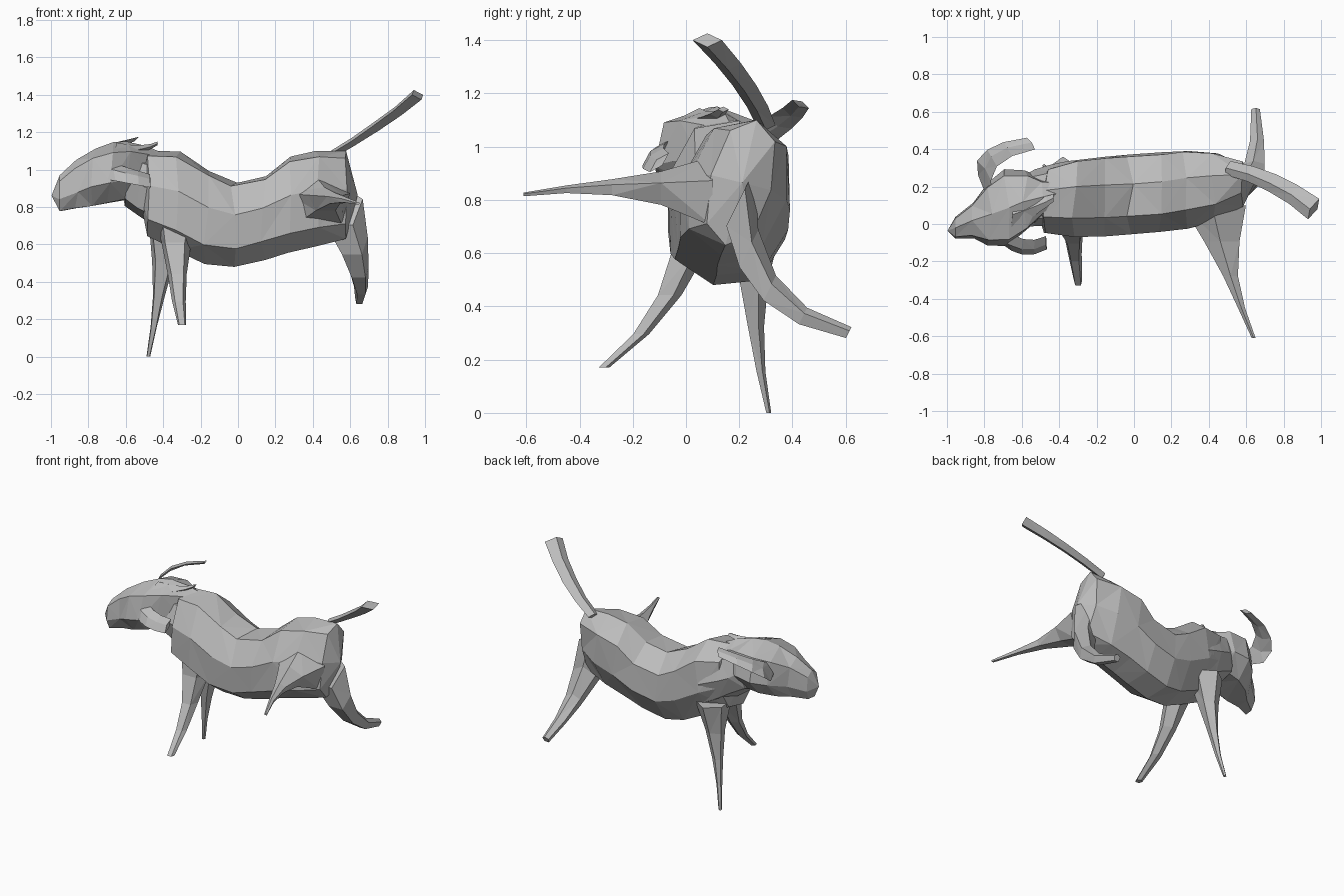
import bpy, bmesh, math, random
from mathutils import Vector

random.seed(4)
default_cube = bpy.data.objects.get("Cube")
if default_cube:
    bpy.data.objects.remove(default_cube)

# one plain coat colour
grey = (.5, .5, .5, 1)
coat = bpy.data.materials.new("grey_coat")
coat.use_nodes = True
coat.diffuse_color = grey
coat.node_tree.nodes["Principled BSDF"].inputs["Base Color"].default_value = grey

ACROSS = Vector((1, 0, 0))
SIDE = Vector((0, 1, 0))
UP = Vector((0, 0, 1))


def corner(value):
    """Push a circle coordinate outwards so that few-sided rings stay full."""
    return math.copysign(abs(value) ** .85, value)


def tube(name, rings, wide_axis, tall_axis, sides, bulge=0):
    """Faceted skin over rings of (centre, half width, half height)."""
    wide_axis = wide_axis.normalized()
    tall_axis = tall_axis.normalized()
    bm = bmesh.new()
    loops = []
    for centre, width, height in rings:
        loop = []
        for side in range(sides):
            angle = math.tau * side / sides + math.pi / 2
            point = centre + wide_axis * width * corner(math.cos(angle))
            point += tall_axis * height * corner(math.sin(angle))
            point += ACROSS * random.uniform(-width, width) * .1
            loop.append(bm.verts.new(point))
        loops.append(loop)

    # triangulated walls with alternating diagonals
    for row, (lower, upper) in enumerate(zip(loops, loops[1:])):
        for side in range(sides):
            following = (side + 1) % sides
            a, b = lower[side], lower[following]
            c, d = upper[following], upper[side]
            if (side + row) % 2:
                triangles = (a, b, c), (a, c, d)
            else:
                triangles = (a, b, d), (b, c, d)
            for triangle in triangles:
                bm.faces.new(triangle)

    # fan ends, optionally bulging outwards
    first, last = rings[0][0], rings[-1][0]
    outwards = (last - first).normalized() * bulge
    for loop, apex in ((loops[0], first - outwards), (loops[-1], last + outwards)):
        tip = bm.verts.new(apex)
        for side in range(sides):
            bm.faces.new((loop[side - 1], loop[side], tip))

    bmesh.ops.recalc_face_normals(bm, faces=bm.faces)
    mesh = bpy.data.meshes.new(name)
    bm.to_mesh(mesh)
    bm.free()
    mesh.materials.append(coat)
    bpy.context.collection.objects.link(bpy.data.objects.new(name, mesh))


def bend(start, control, end, steps):
    """Sample a quadratic curve, giving (fraction, point) pairs."""
    start, control, end = Vector(start), Vector(control), Vector(end)
    for step in range(steps + 1):
        t = step / steps
        yield t, start.lerp(control, t).lerp(control.lerp(end, t), t)


def limb(name, path, thick, thin, flatness, wide_axis, tall_axis, sides=5):
    """Curved limb that tapers evenly from thick to thin."""
    rings = []
    for t, centre in bend(*path, steps=4):
        width = thick * (thin / thick) ** t
        rings.append((centre, width, width * flatness))
    tube(name, rings, wide_axis, tall_axis, sides)


# torso: swayed back, belly deepest behind the forelegs, rolled to one side
def torso_ring(x):
    rise = max(abs(x) - .08, 0) * .7
    top = .93 + min(rise, .17)
    behind = x + .1
    belly = .46 + max(behind * .25, behind * -.5)
    width = .22 * (1 - (x / .7) ** 4)
    centre = Vector((x, .16 + x * .08, (top + belly) / 2))
    return centre, width, (top - belly) * .515


roll = Vector((0, .25, 1))
stations = [-.47 + step * .15 for step in range(8)]
tube("torso", [torso_ring(x) for x in stations], roll.cross(ACROSS), roll, 8, bulge=.06)

# neck
limb("neck", ((-.32, .15, .84), (-.45, .17, .87), (-.6, .12, .96)),
     .19, .14, 1.1, SIDE, UP, sides=8)

# head: narrow muzzle swelling into the cheeks and brow
head_rings = []
for t, centre in bend((-.95, -.02, .87), (-.7, .1, 1.03), (-.38, .17, .98), steps=6):
    swell = math.sin(math.pi * t)
    head_rings.append((centre, .06 + .15 * swell ** 2, .1 + .07 * swell))
tube("head", head_rings, SIDE, UP, 7, bulge=.05)

# ears and the ruffled tuft between them
limb("left_ear", ((-.8, .2, 1), (-.85, .39, 1.1), (-.55, .43, 1.16)),
     .08, .04, .3, Vector((.5, -.8, .4)), Vector((.2, .5, .8)), sides=4)
limb("right_ear", ((-.72, -.05, 1), (-.6, -.17, .97), (-.47, -.1, .94)),
     .07, .05, .3, SIDE + UP, UP - SIDE, sides=4)
limb("crown_tuft", ((-.65, .05, 1.1), (-.5, .1, 1.1), (-.43, .14, 1.14)),
     .09, .02, .5, SIDE, UP, sides=4)

# forelegs
limb("left_foreleg", ((-.38, .25, .7), (-.42, .24, .3), (-.48, .31, 0)),
     .11, .01, 1, ACROSS, SIDE)
limb("right_foreleg", ((-.33, .05, .8), (-.34, 0, .4), (-.3, -.31, .17)),
     .12, .024, .9, ACROSS, SIDE)

# hind legs, kicked out to each side
limb("right_hind_leg", ((.43, .1, .82), (.5, -.3, .87), (.64, -.61, .82)),
     .19, .01, .75, ACROSS, UP)
limb("left_hind_leg", ((.54, .2, .8), (.69, .22, .38), (.65, .61, .3)),
     .13, .025, 1, ACROSS, SIDE + UP * 2)

# raised tail
limb("tail", ((.5, .3, 1.08), (.75, .25, 1.22), (.96, .08, 1.4)),
     .04, .06, .5, Vector((.4, .9, 0)), UP - ACROSS * .6, sides=4)
